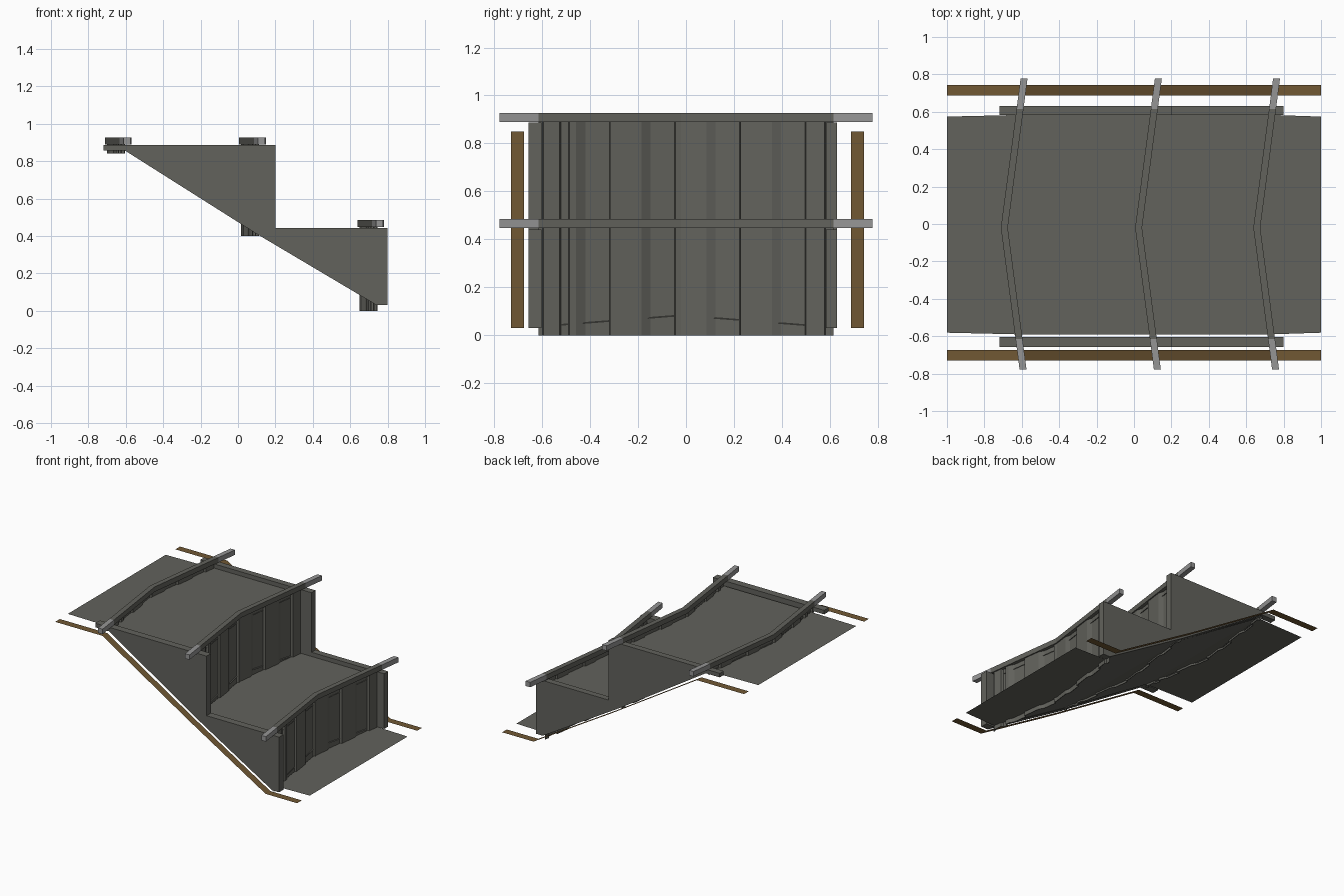
import bpy
import bmesh

if "Cube" in bpy.data.objects:
    bpy.data.objects.remove(bpy.data.objects["Cube"])


def material(name, rgb):
    m = bpy.data.materials.new(name)
    m.diffuse_color = (*rgb, 1.0)
    m.use_nodes = True
    m.node_tree.nodes["Principled BSDF"].inputs["Base Color"].default_value = m.diffuse_color
    return m


STONE = material("olive_grey", (0.122, 0.122, 0.107))
STEEL = material("light_grey", (0.30, 0.30, 0.30))
BROWN = material("earth_brown", (0.165, 0.098, 0.034))


def make(name, verts, faces, mat):
    me = bpy.data.meshes.new(name)
    me.from_pydata(verts, [], faces)
    me.materials.append(mat)
    me.update()
    ob = bpy.data.objects.new(name, me)
    bpy.context.collection.objects.link(ob)
    return ob


def prism(name, outline, place, a, b, mat):
    """Closed prism: an outline extruded from level a to level b."""
    n = len(outline)
    verts = [place(u, v, a) for u, v in outline] + [place(u, v, b) for u, v in outline]
    faces = [tuple(range(n))[::-1], tuple(range(n, 2 * n))]
    faces += [(i, (i + 1) % n, n + (i + 1) % n, n + i) for i in range(n)]
    ob = make(name, verts, faces, mat)
    bm = bmesh.new()
    bm.from_mesh(ob.data)
    bmesh.ops.recalc_face_normals(bm, faces=bm.faces)
    bm.to_mesh(ob.data)
    bm.free()
    return ob


def ribbon(name, path, y_front, y_back, mat):
    """Thin sheet that follows an x-z path."""
    n = len(path)
    verts = [(x, y_front, z) for x, z in path] + [(x, y_back, z) for x, z in path]
    return make(name, verts, [(i, i + 1, n + i + 1, n + i) for i in range(n - 1)], mat)


def along_y(u, v, w):
    return (u, w, v)


def along_z(u, v, w):
    return (u, v, w)


APEX_Y = -0.02


def bend(y):
    """Upslope bow of the retaining walls."""
    return 0.106 * abs(y - APEX_Y) / 0.8


# Stepped side panels
SIDE = [(-0.72, 0.887), (0.2, 0.887), (0.2, 0.442), (0.8, 0.442), (0.8, 0.03),
        (0.742, 0.03), (0.1, 0.411), (-0.605, 0.857), (-0.72, 0.857)]
prism("front_side_panel", SIDE, along_y, -0.657, -0.603, STONE)
prism("back_side_panel", SIDE, along_y, 0.583, 0.63, STONE)

# Brown border strips along the slope
SLOPE = [(-1, 0.85), (-0.61, 0.85), (0.1, 0.411), (0.74, 0.03), (1, 0.03)]
ribbon("front_border_strip", SLOPE, -0.73, -0.675, BROWN)
ribbon("back_border_strip", SLOPE, 0.688, 0.743, BROWN)


# Ground and terrace sheets, with edges either straight or following a bowed wall
def sheet(name, start, end, height, y_front=-0.59, y_back=0.583):
    ys = [y_front, APEX_Y, y_back]
    verts = [(f(y), y, height(f(y))) for f in (start, end) for y in ys]
    return make(name, verts, [(0, 3, 4, 1), (1, 4, 5, 2)], STONE)


def straight(x):
    return lambda y: x


def bowed(x):
    return lambda y: x + bend(y)


def level(z):
    return lambda x: z


def slope(x0, z0, x1, z1):
    return lambda x: z0 + (z1 - z0) * (x - x0) / (x1 - x0)


TOP_Z, MID_Z, LOW_Z = 0.853, 0.411, 0.03
top = sheet("upper_ground", straight(-1), bowed(-0.695), level(TOP_Z))
low = sheet("lower_ground", bowed(0.655), straight(1), level(LOW_Z))
for ob in (top, low):
    for v in ob.data.vertices:
        if abs(v.co.x) > 0.99:
            v.co.y *= 0.985
sheet("upper_terrace", bowed(-0.695), bowed(0.024), level(TOP_Z + 0.003))
sheet("lower_terrace", bowed(0.024), bowed(0.655), level(MID_Z))
sheet("upper_slope", straight(-0.605), bowed(0.024), slope(-0.605, 0.853, 0.1, MID_Z))
sheet("lower_slope", straight(0.1), bowed(0.655), slope(0.1, MID_Z, 0.742, LOW_Z))


# Corrugated sheet wall, cap and rail ends
def corrugation(inner, outer):
    """(y, offset) points of the repeating pile section."""
    pts = [(-0.615, inner), (-0.598, inner), (-0.594, outer), (-0.527, outer),
           (-0.522, inner), (-0.49, inner), (-0.485, outer)]
    for k in range(4):
        y = -0.458 + 0.272 * k
        pts += [(y, outer), (y + 0.038, inner), (y + 0.138, inner), (y + 0.142, outer)]
    pts += [(0.578, outer), (0.582, inner), (0.615, inner)]
    out = []
    for a, b in zip(pts, pts[1:]):
        out.append(a)
        if a[0] < APEX_Y < b[0]:
            out.append((APEX_Y, a[1]))
    return out + [pts[-1]]


def bar(name, x0, ys, z0, z1, mat):
    left = [(x0 + bend(y), y) for y in ys]
    right = [(x0 + 0.037 + bend(y), y) for y in reversed(ys)]
    prism(name, left + right, along_z, z0, z1, mat)


def wall(name, x0, bottom, top):
    prof = corrugation(0.012, 0.028)
    near = [(x0 + bend(y) + o, y) for y, o in prof]
    far = [(x - 0.005, y) for x, y in reversed(near)]
    prism(name + "_sheet_piles", near + far, along_z, bottom, top, STONE)
    bar(name + "_cap", x0, [-0.615, APEX_Y, 0.615], top, top + 0.037, STONE)
    bar(name + "_front_rail_end", x0, [-0.778, -0.615], top, top + 0.037, STEEL)
    bar(name + "_back_rail_end", x0, [0.615, 0.778], top, top + 0.037, STEEL)


wall("upper_wall", -0.712, 0.842, 0.89)
wall("middle_wall", 0.006, 0.40, 0.89)
wall("lower_wall", 0.638, 0.0, 0.448)
